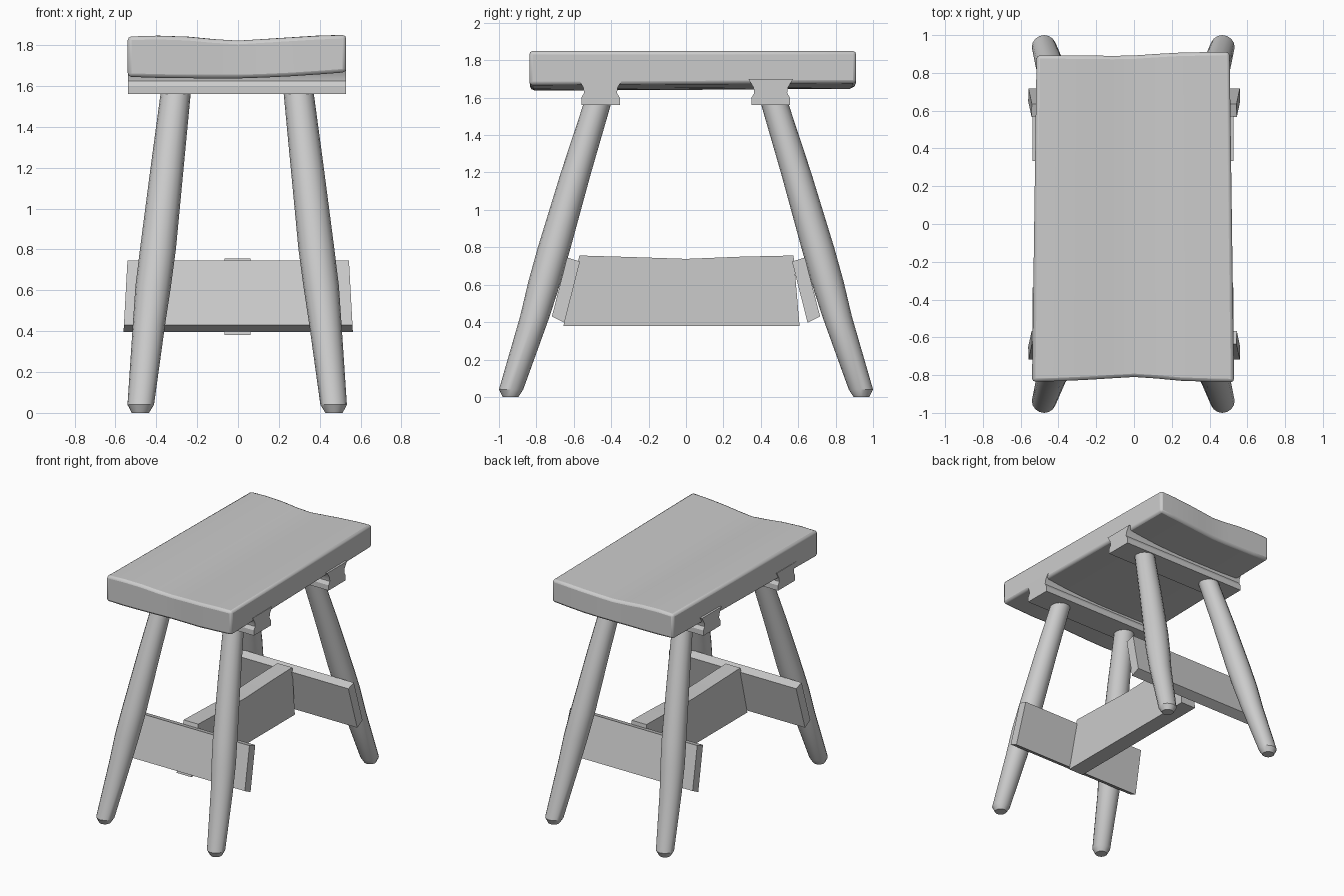
import bpy, bmesh, math

cube = bpy.data.objects.get("Cube")
if cube:
    bpy.data.objects.remove(cube)

GREY = 0.6
wood = bpy.data.materials.new("plain grey wood")
wood.use_nodes = True
wood.diffuse_color = (GREY, GREY, GREY, 1)
wood.node_tree.nodes["Principled BSDF"].inputs["Base Color"].default_value = (GREY, GREY, GREY, 1)


def loft(name, rings, bevel=0.0, smooth=30):
    """Skin a closed solid through rings with equal point counts."""
    bm = bmesh.new()
    loops = [[bm.verts.new(p) for p in ring] for ring in rings]
    n = len(loops[0])
    for a, b in zip(loops, loops[1:]):
        for i in range(n):
            j = (i + 1) % n
            bm.faces.new((a[i], a[j], b[j], b[i]))
    bm.faces.new(loops[0])
    bm.faces.new(loops[-1])
    bmesh.ops.recalc_face_normals(bm, faces=bm.faces)
    mesh = bpy.data.meshes.new(name)
    bm.to_mesh(mesh)
    bm.free()
    mesh.materials.append(wood)
    obj = bpy.data.objects.new(name, mesh)
    bpy.context.collection.objects.link(obj)
    if bevel:
        mod = obj.modifiers.new("soft edges", "BEVEL")
        mod.width = bevel
        mod.segments = 2
        mod.limit_method = "ANGLE"
        mod.angle_limit = math.radians(40)
    bpy.ops.object.select_all(action="DESELECT")
    obj.select_set(True)
    bpy.context.view_layer.objects.active = obj
    bpy.ops.object.shade_smooth_by_angle(angle=math.radians(smooth))
    return obj


# Seat: dished slab, stations of x, top z, bottom z, front y, back y
stations = [
    (-0.54, 1.842, 1.645, -0.835, 0.893),
    (-0.40, 1.846, 1.640, -0.832, 0.893),
    (-0.25, 1.841, 1.638, -0.825, 0.892),
    (-0.12, 1.829, 1.637, -0.817, 0.890),
    (0.00, 1.822, 1.637, -0.810, 0.892),
    (0.12, 1.829, 1.641, -0.818, 0.900),
    (0.25, 1.837, 1.647, -0.830, 0.907),
    (0.40, 1.846, 1.657, -0.835, 0.910),
    (0.53, 1.850, 1.667, -0.838, 0.910),
]
TAPER = 0.955
seat_rings = [
    [(x, front, low), (x * TAPER, back, low + 0.01),
     (x * TAPER, back, top), (x, front, top)]
    for x, top, low, front, back in stations
]
loft("seat", seat_rings, bevel=0.018)

# Battens under the seat: flared section run across the width
half_section = [(0.103, 1.56), (0.103, 1.60), (0.088, 1.625), (0.092, 1.655), (0.12, 1.70)]
section = half_section + [(-w, z) for w, z in reversed(half_section)]
for label, cy in (("front", -0.457), ("back", 0.453)):
    loft(label + "_batten", [[(x, cy + w, z) for w, z in section] for x in (-0.538, 0.528)])

# Splayed round legs: height, x, y and radius at each ring
leg_path = [
    (0.00, 0.474, 0.938, 0.042),
    (0.04, 0.472, 0.935, 0.065),
    (0.43, 0.432, 0.808, 0.079),
    (0.62, 0.411, 0.755, 0.087),
    (0.80, 0.388, 0.704, 0.088),
    (1.20, 0.343, 0.588, 0.081),
    (1.60, 0.297, 0.464, 0.073),
]
SIDES = 16
for side, sx in (("left", 1), ("right", -1)):
    for end, sy in (("front", -1), ("back", 1)):
        rings = []
        for z, x, y, r in leg_path:
            angles = [2 * math.pi * i / SIDES for i in range(SIDES)]
            rings.append([(sx * x - 0.004 + r * math.cos(a), sy * y + r * math.sin(a), z)
                          for a in angles])
        loft(f"{end}_{side}_leg", rings)

# Tilted cross stretchers against the inner sides of the legs
board = [(0.567, 0.724), (0.636, 0.745), (0.717, 0.43), (0.65, 0.397)]
for label, sy in (("front", -1), ("back", 1)):
    rings = []
    for sx, reach in ((-1, 0.571), (0, 0), (1, 0.573)):
        rings.append([(sx * (reach - 0.055 * (z - 0.2)), sy * y, z) for y, z in board])
    loft(label + "_cross_stretcher", rings)

# Long stretcher joining the two cross stretchers, top edge slightly sagging
outline = [(-0.655, 0.38), (0.607, 0.38), (0.575, 0.756), (0.3, 0.75),
           (0.0, 0.738), (-0.3, 0.748), (-0.57, 0.756)]
loft("long_stretcher", [[(x, y, z) for y, z in outline] for x in (-0.065, 0.06)])
